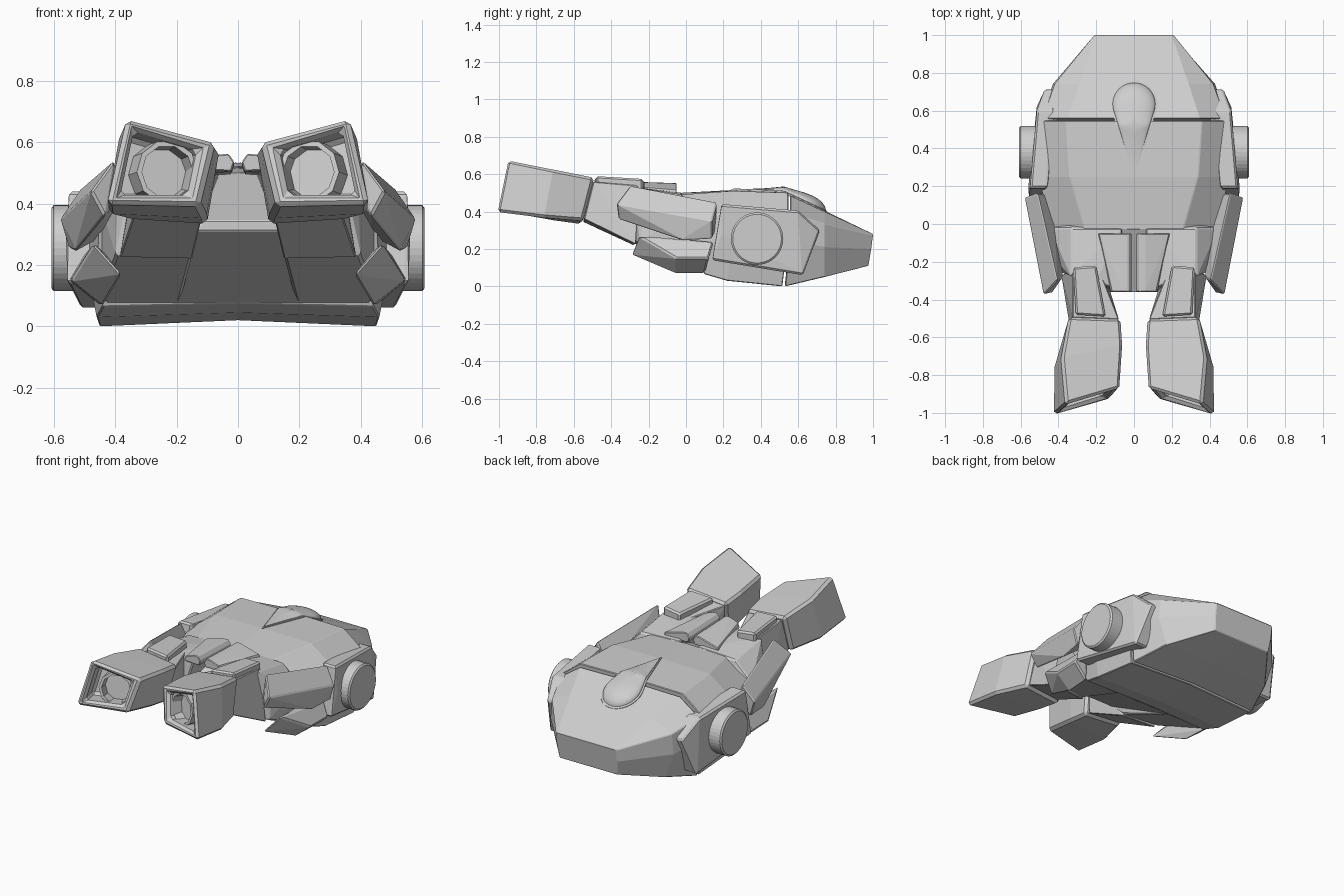
import bpy
import bmesh
import math
from mathutils import Vector

cube = bpy.data.objects.get("Cube")
if cube:
    bpy.data.objects.remove(cube, do_unlink=True)

grey = bpy.data.materials.new("light_grey")
grey.use_nodes = True
colour = (0.62, 0.62, 0.62, 1)
grey.diffuse_color = colour
grey.node_tree.nodes["Principled BSDF"].inputs["Base Color"].default_value = colour


def finish(name, bm, bevel=0.0, mirror=False, smooth=False):
    """Turn a bmesh into an object, with optional bevel and left/right mirror."""
    bmesh.ops.recalc_face_normals(bm, faces=bm.faces)
    mesh = bpy.data.meshes.new(name)
    bm.to_mesh(mesh)
    bm.free()
    mesh.materials.append(grey)
    obj = bpy.data.objects.new(name, mesh)
    bpy.context.collection.objects.link(obj)
    if smooth:
        bpy.ops.object.select_all(action='DESELECT')
        obj.select_set(True)
        bpy.context.view_layer.objects.active = obj
        bpy.ops.object.shade_smooth_by_angle(angle=math.radians(35))
    if bevel:
        mod = obj.modifiers.new("edge_bevel", 'BEVEL')
        mod.width = bevel
        mod.segments = 1
        mod.limit_method = 'ANGLE'
        mod.angle_limit = math.radians(32)
    if mirror:
        mod = obj.modifiers.new("mirror", 'MIRROR')
        mod.use_mirror_merge = False
    return obj


def block(name, points, bevel=0.008, mirror=True):
    """Faceted solid spanned by its corner points."""
    bm = bmesh.new()
    for p in points:
        bm.verts.new(p)
    bmesh.ops.convex_hull(bm, input=bm.verts)
    loose = [v for v in bm.verts if not v.link_faces]
    bmesh.ops.delete(bm, geom=loose, context='VERTS')
    bmesh.ops.dissolve_limit(bm, angle_limit=math.radians(4),
                             verts=bm.verts, edges=bm.edges)
    return finish(name, bm, bevel, mirror)


def slab(name, corners, offset, bevel=0.008):
    """Plate made from its upper corners and an offset to its lower side."""
    shift = Vector(offset)
    return block(name, list(corners) + [Vector(c) + shift for c in corners], bevel)


def loft(name, rings, bevel=0.0, mirror=False):
    """Skin a row of equal rings and close both ends."""
    bm = bmesh.new()
    rows = [[bm.verts.new(p) for p in ring] for ring in rings]
    count = len(rows[0])
    for a, b in zip(rows, rows[1:]):
        for i in range(count):
            j = (i + 1) % count
            bm.faces.new((a[i], a[j], b[j], b[i]))
    bm.faces.new(rows[0])
    bm.faces.new(rows[-1])
    return finish(name, bm, bevel, mirror)


def section(top, sides, bottom):
    """Symmetric hull ring from (y, z) centres and one side's corners."""
    left = [(-x, y, z) for x, y, z in reversed(sides)]
    return [(0, *top)] + sides + [(0, *bottom)] + left


def lathe(name, profile, centre, axis, steps):
    """Round part from (radius, distance along axis) pairs."""
    turn = Vector(axis).to_track_quat('Z', 'Y')
    rings = []
    for r, d in profile:
        ring = []
        for i in range(steps):
            a = math.tau * i / steps
            ring.append(Vector(centre) + turn @ Vector((r * math.cos(a), r * math.sin(a), d)))
        rings.append(ring)
    return loft(name, rings, 0.0, True)


# Main hull, in two shells with a seam between them
loft("rear_hull", [
    section((.557, .49), [(.35, .557, .485), (.485, .557, .39), (.49, .557, .25), (.45, .53, .0)], (.53, .02)),
    section((.74, .405), [(.29, .74, .40), (.42, .74, .335), (.43, .74, .21), (.375, .74, .05)], (.74, .06)),
    section((1, .28), [(.20, 1, .28), (.21, 1, .275), (.21, .99, .2), (.20, .975, .11)], (.975, .11)),
], 0.004)
loft("front_hull", [
    section((-.03, .50), [(.26, -.03, .49), (.45, -.03, .37), (.455, .0, .25), (.44, .1, .065)], (.1, .075)),
    section((.25, .515), [(.34, .25, .51), (.50, .25, .39), (.50, .25, .23), (.46, .22, .03)], (.22, .045)),
    section((.547, .505), [(.36, .547, .50), (.49, .547, .40), (.50, .547, .25), (.45, .515, .0)], (.515, .02)),
], 0.004)

# Sloping chin under and between the arms
half_chin = [(.11, -.36, .345), (.135, -.36, .31), (.12, -.02, .50), (.19, .1, .075),
             (.43, .1, .075), (.42, -.02, .38), (.36, -.2, .3)]
block("chin", half_chin + [(-x, y, z) for x, y, z in half_chin], 0.004, False)

# Arms reaching forward from the hull, with narrower necks
block("arm", [
    (.07, -.35, .505), (.13, -.36, .31), (.20, -.30, .53), (.33, -.27, .53),
    (.39, -.22, .42), (.40, -.25, .23), (.15, -.28, .23),
    (.06, -.02, .50), (.33, -.02, .49), (.445, -.02, .38), (.45, .09, .08), (.19, .09, .08)])
block("neck", [
    (.08, -.505, .54), (.325, -.495, .56), (.34, -.545, .36), (.12, -.55, .345),
    (.18, -.25, .52), (.325, -.26, .54), (.355, -.26, .40), (.385, -.27, .225), (.15, -.28, .22)],
    0.004)

# Square barrels with a sunken mouth
mouth = [(.13, -.882, .575), (.335, -.948, .636), (.378, -.99, .43), (.16, -.922, .43)]
inward = Vector((.30, .95, -.11)).normalized()
loft("barrel", [
    [(.07, -.50, .553), (.345, -.49, .582), (.355, -.55, .35), (.10, -.56, .332)],
    [(.06, -.64, .575), (.385, -.71, .626), (.423, -.76, .367), (.105, -.70, .352)],
    [(.075, -.87, .597), (.362, -.955, .676), (.427, -1.012, .398), (.125, -.928, .393)],
    mouth,
    [Vector(p) + inward * .13 for p in mouth],
], 0.02, True)
lathe("barrel_tube", [(.105, .14), (.105, .04), (.088, .04), (.083, .1)],
      (.217, -.93, .507), inward, 10)

# Raised boxes on the arms and tilted pads beside the deck
slab("arm_box", [(.15, -.49, .577), (.308, -.48, .59), (.322, -.23, .575), (.20, -.22, .564)],
     (0, 0, -.07), 0.01)
slab("deck_pad", [(.012, -.05, .525), (.03, -.05, .552), (.06, -.05, .55), (.185, -.05, .515),
                  (.012, -.36, .535), (.03, -.36, .562), (.06, -.36, .56), (.115, -.36, .54)],
     (.01, 0, -.03), 0.004)

# Armour plates along the flanks
block("upper_flank_plate", [
    (.405, -.30, .54), (.478, -.375, .44), (.435, -.365, .36),
    (.51, .165, .45), (.578, .14, .35), (.55, .14, .255), (.53, -.02, .245),
    (.375, -.28, .43), (.43, .16, .30)])
block("lower_flank_plate", [
    (.38, -.295, .17), (.47, -.255, .27), (.545, -.05, .15), (.44, -.06, .07),
    (.43, .12, .24), (.50, .145, .235), (.55, .12, .15), (.45, .10, .07)])

# Side pods carrying round hubs
pod_face = [(.55, .19, .44), (.515, .60, .405), (.472, .715, .30),
            (.515, .625, .06), (.555, .14, .14), (.56, .19, .28)]
slab("side_pod", pod_face, (-.09, 0, 0), 0.01)
lathe("side_hub", [(.14, 0), (.14, .10), (.13, .108)], (.50, .38, .255), (1, 0, 0), 40)


# Teardrop blister over the seam, with a low rim
def deck_height(y):
    return min(.515 - .03 * (y - .25), .49 - .477 * (y - .557))


def teardrop(radius, tip, steps=24):
    """Round back end narrowing along straight sides to a point at the front."""
    centre = .635
    start = -math.asin(radius / (centre - tip))
    arc = []
    for i in range(steps + 1):
        a = start + (math.pi - 2 * start) * i / steps
        arc.append((radius * math.cos(a), centre + radius * math.sin(a)))
    x, y = arc[0]
    side = [(x * i / steps, tip + (y - tip) * i / steps) for i in range(1, steps)]
    return [(0, tip)] + side + arc + [(-px, py) for px, py in reversed(side)]


def blister(name, outline, base, height, levels=10):
    """Dome over an outline on a low step, lower towards its tip."""
    bm = bmesh.new()
    middle = .6
    tip = outline[0][1]
    rows = [[bm.verts.new((x, y, deck_height(y) - .01)) for x, y in outline]]
    for level in range(levels):
        angle = math.pi / 2 * level / levels
        shrink = math.cos(angle)
        row = []
        for x, y in outline:
            py = middle + (y - middle) * shrink
            rise = base + height * math.sin(angle) * ((py - tip) / (middle - tip)) ** 2
            row.append(bm.verts.new((x * shrink, py, deck_height(py) + rise)))
        rows.append(row)
    for a, b in zip(rows, rows[1:]):
        for i in range(len(a)):
            j = (i + 1) % len(a)
            bm.faces.new((a[i], a[j], b[j], b[i]))
    bm.faces.new(rows[-1])
    finish(name, bm, smooth=True)


blister("blister_rim", teardrop(.124, .24), .004, .004)
blister("blister", teardrop(.113, .255), .008, .034)
